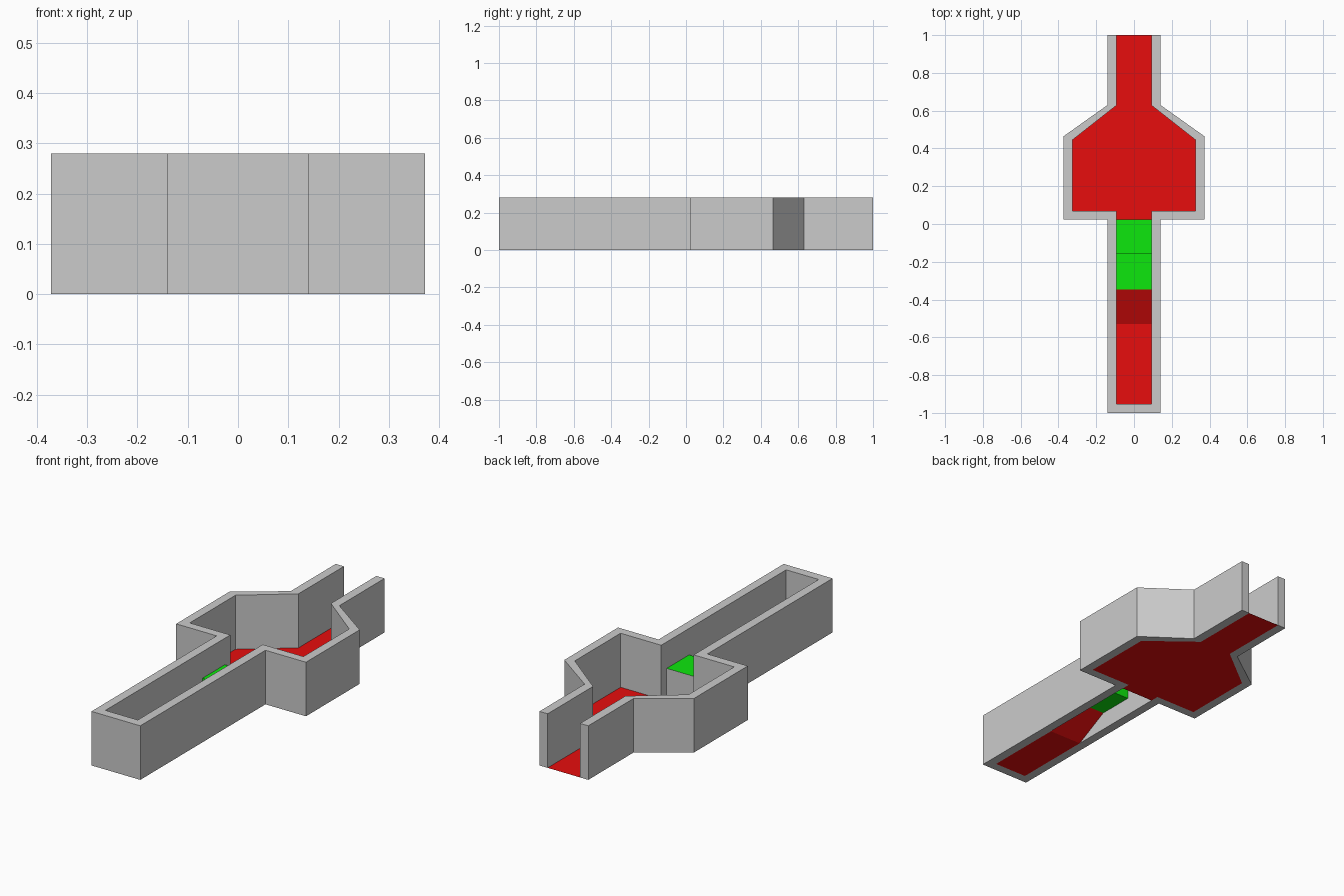
import bpy, bmesh

if "Cube" in bpy.data.objects:
    bpy.data.objects.remove(bpy.data.objects["Cube"])

H = 0.28            # wall height
IN = 0.093          # half width of the corridor
STEP1, STEP2 = 0.093, 0.143   # heights of the two green steps


def material(name, rgb):
    m = bpy.data.materials.new(name)
    m.diffuse_color = (*rgb, 1)
    m.use_nodes = True
    m.node_tree.nodes["Principled BSDF"].inputs["Base Color"].default_value = m.diffuse_color
    return m


def make(name, polys, mat=None, height=0):
    """Object from polygons, optionally extruded upwards into a solid."""
    bm = bmesh.new()
    for poly in polys:
        bm.faces.new([bm.verts.new(p) for p in poly])
    bmesh.ops.remove_doubles(bm, verts=bm.verts, dist=1e-4)
    if height:
        ext = bmesh.ops.extrude_face_region(bm, geom=bm.faces[:], use_keep_orig=True)
        top = [v for v in ext["geom"] if isinstance(v, bmesh.types.BMVert)]
        bmesh.ops.translate(bm, verts=top, vec=(0, 0, height))
        bmesh.ops.recalc_face_normals(bm, faces=bm.faces)
    me = bpy.data.meshes.new(name)
    bm.to_mesh(me)
    bm.free()
    ob = bpy.data.objects.new(name, me)
    bpy.context.collection.objects.link(ob)
    if mat:
        me.materials.append(mat)
    return ob


def mirrored(half):
    """Right half profile (back to front) continued by its mirror image."""
    return half + [(-x, y) for x, y in reversed(half)]


def strip(y0, z0, y1, z1):
    """Corridor-wide quad running from (y0, z0) to (y1, z1)."""
    return [(-IN, y0, z0), (IN, y0, z0), (IN, y1, z1), (-IN, y1, z1)]


red = material("red_floor", (0.8, 0.004, 0.004))
green = material("green_floor", (0.004, 0.8, 0.004))

# Continuous wall around corridor and chamber, open at the back
outer = [(0.14, 1), (0.14, 0.63), (0.372, 0.465), (0.372, 0.025), (0.14, 0.025), (0.14, -1)]
inner = [(IN, 1), (IN, 0.628), (0.326, 0.445), (0.326, 0.07), (IN, 0.07), (IN, -0.953)]
outline = mirrored(outer) + mirrored(inner)[::-1]
make("walls", [[(x, y, 0) for x, y in outline]], height=H)

# Chamber floor with its short neck towards the corridor
chamber = mirrored(inner[:5] + [(IN, 0.025)])
make("chamber_floor", [[(x, y, 0) for x, y in reversed(chamber)]], red)

# Corridor floor and ramp
make("corridor_floor", [strip(-0.953, 0, -0.53, 0), strip(-0.53, 0, -0.348, STEP1)], red)

# Two green steps with the riser between them
make("green_steps", [strip(-0.348, STEP1, -0.158, STEP1),
                     strip(-0.158, STEP1, -0.158, STEP2),
                     strip(-0.158, STEP2, 0.025, STEP2)], green)

# Grey drop from the upper step to the chamber floor
make("ledge_face", [strip(0.025, STEP2, 0.025, 0)])
